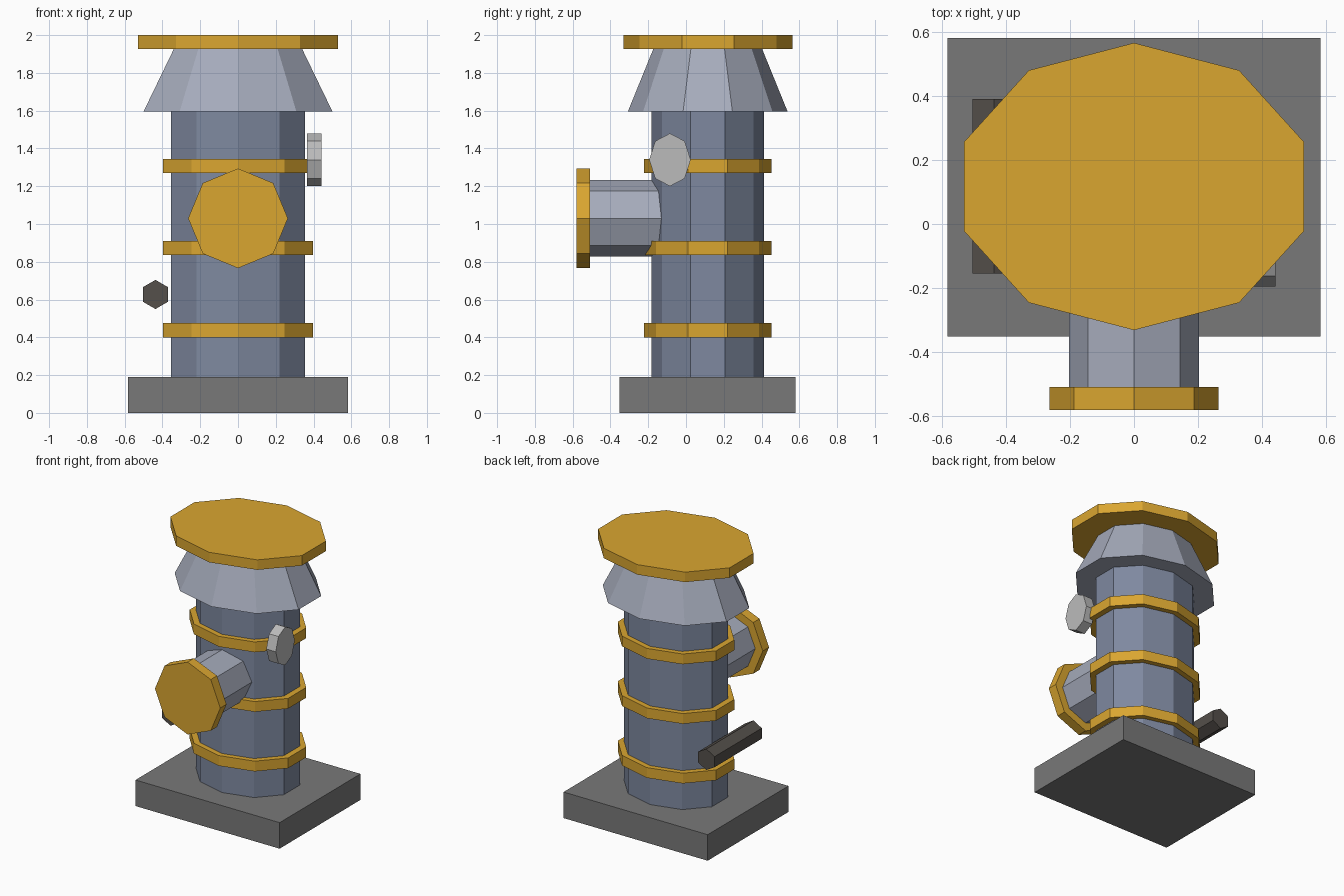
import bpy, bmesh, math

if "Cube" in bpy.data.objects:
    bpy.data.objects.remove(bpy.data.objects["Cube"])

def mat(name, rgb):
    m = bpy.data.materials.new(name)
    m.diffuse_color = (*rgb, 1)
    m.use_nodes = True
    m.node_tree.nodes["Principled BSDF"].inputs["Base Color"].default_value = m.diffuse_color
    return m

GOLD = mat("gold", (0.70, 0.38, 0.03))
SLATE = mat("slate_blue", (0.21, 0.25, 0.35))
PALE = mat("pale_blue_grey", (0.38, 0.41, 0.50))
GREY = mat("mid_grey", (0.19, 0.19, 0.19))
DARK = mat("dark_iron", (0.09, 0.08, 0.07))
LIGHT = mat("light_grey", (0.50, 0.50, 0.50))

# Maps (u, v, w) to world space, w running along the named axis
PLACE = {"z": lambda u, v, w: (u, v, w),
         "y": lambda u, v, w: (u, w, v),
         "x": lambda u, v, w: (w, u, v)}

def prism(name, axis, sides, centre, span, radii, material, end_radii=None):
    """Closed, optionally tapered and oval prism with one corner pointing along +v."""
    bm = bmesh.new()
    rings = []
    for w, (ru, rv) in zip(span, (radii, end_radii or radii)):
        ring = []
        for i in range(sides):
            a = math.pi / 2 + math.tau * i / sides
            ring.append(bm.verts.new(PLACE[axis](centre[0] + ru * math.cos(a),
                                                 centre[1] + rv * math.sin(a), w)))
        rings.append(ring)
        bm.faces.new(ring)
    for i in range(sides):
        j = (i + 1) % sides
        bm.faces.new((rings[0][i], rings[0][j], rings[1][j], rings[1][i]))
    bmesh.ops.recalc_face_normals(bm, faces=bm.faces)
    mesh = bpy.data.meshes.new(name)
    bm.to_mesh(mesh)
    bm.free()
    mesh.materials.append(material)
    obj = bpy.data.objects.new(name, mesh)
    bpy.context.collection.objects.link(obj)
    return obj

# Base slab
bpy.ops.mesh.primitive_cube_add(size=1, location=(0, 0.115, 0.095))
base = bpy.context.object
base.name = "base_slab"
base.scale = (1.164, 0.932, 0.19)
base.data.materials.append(GREY)

# Oval column, bands, flared hood and cap
C = (0, 0.115)
prism("column", "z", 10, C, (0.19, 1.60), (0.372, 0.298), SLATE)
for k in range(3):
    z = 0.40 + 0.435 * k
    prism(f"band_{k + 1}", "z", 10, C, (z, z + 0.075), (0.418, 0.337), GOLD)
prism("hood", "z", 10, C, (1.595, 1.927), (0.526, 0.423), PALE, (0.357, 0.288))
prism("cap", "z", 10, (0, 0.117), (1.927, 2.0), (0.558, 0.448), GOLD)

# Front outlet pipe and its flange
prism("outlet_pipe", "y", 8, (0, 1.03), (-0.51, 0.0), (0.203, 0.203), PALE)
prism("outlet_flange", "y", 8, (0, 1.03), (-0.581, -0.509), (0.264, 0.264), GOLD)

# Side dial on the right, rod on the left
prism("side_dial", "x", 8, (-0.085, 1.34), (0.365, 0.441), (0.11, 0.14), LIGHT)
prism("side_rod", "y", 6, (-0.437, 0.627), (-0.155, 0.39), (0.077, 0.077), DARK)
